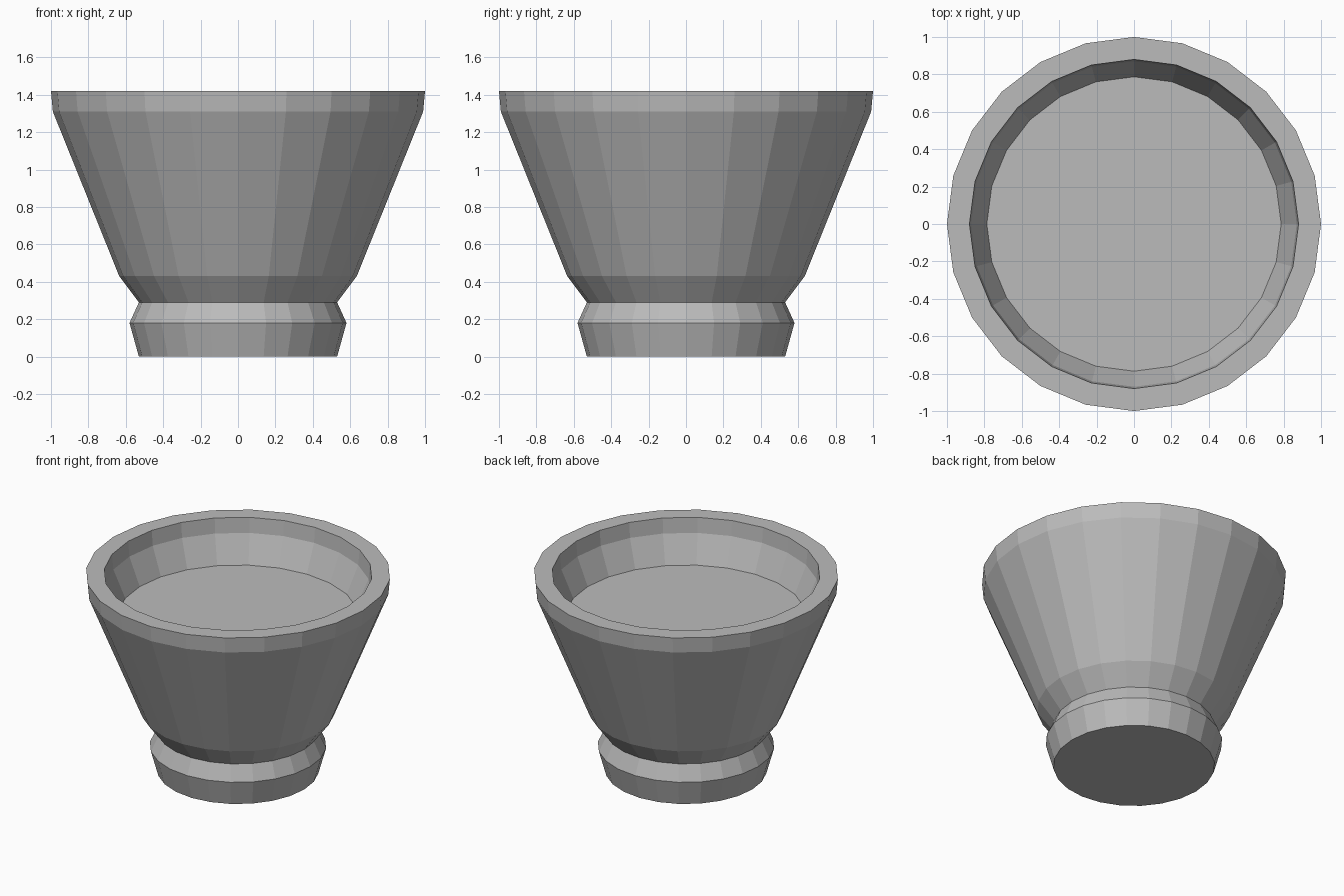
import bpy, bmesh, math

if "Cube" in bpy.data.objects:
    bpy.data.objects.remove(bpy.data.objects["Cube"])

SIDES = 24

grey = bpy.data.materials.new("plain grey")
grey.diffuse_color = (0.5, 0.5, 0.5, 1.0)
grey.use_nodes = True
grey.node_tree.nodes["Principled BSDF"].inputs["Base Color"].default_value = grey.diffuse_color


def lathe(name, profile, cap_start=False, cap_end=False):
    """Spin a (radius, height) profile about z with flat facets."""
    bm = bmesh.new()
    rings = []
    for r, z in profile:
        rings.append([bm.verts.new((r * math.cos(2 * math.pi * i / SIDES),
                                    r * math.sin(2 * math.pi * i / SIDES), z))
                      for i in range(SIDES)])
    for a, b in zip(rings, rings[1:]):
        for i in range(SIDES):
            j = (i + 1) % SIDES
            bm.faces.new((a[i], a[j], b[j], b[i]))
    if cap_start:
        bm.faces.new(rings[0][::-1])
    if cap_end:
        bm.faces.new(rings[-1])
    mesh = bpy.data.meshes.new(name)
    bm.to_mesh(mesh)
    bm.free()
    mesh.materials.append(grey)
    obj = bpy.data.objects.new(name, mesh)
    bpy.context.collection.objects.link(obj)
    return obj


# Pot: foot, waist, flared body, rim, inner wall and raised inner floor
lathe("flared_pot", [
    (0.53, 0.0), (0.58, 0.18), (0.53, 0.29),      # foot and waist
    (0.635, 0.43), (0.99, 1.31), (1.0, 1.42),     # body and rim
    (0.88, 1.42), (0.87, 1.312), (0.787, 1.117),  # inside wall
], cap_start=True, cap_end=True)
